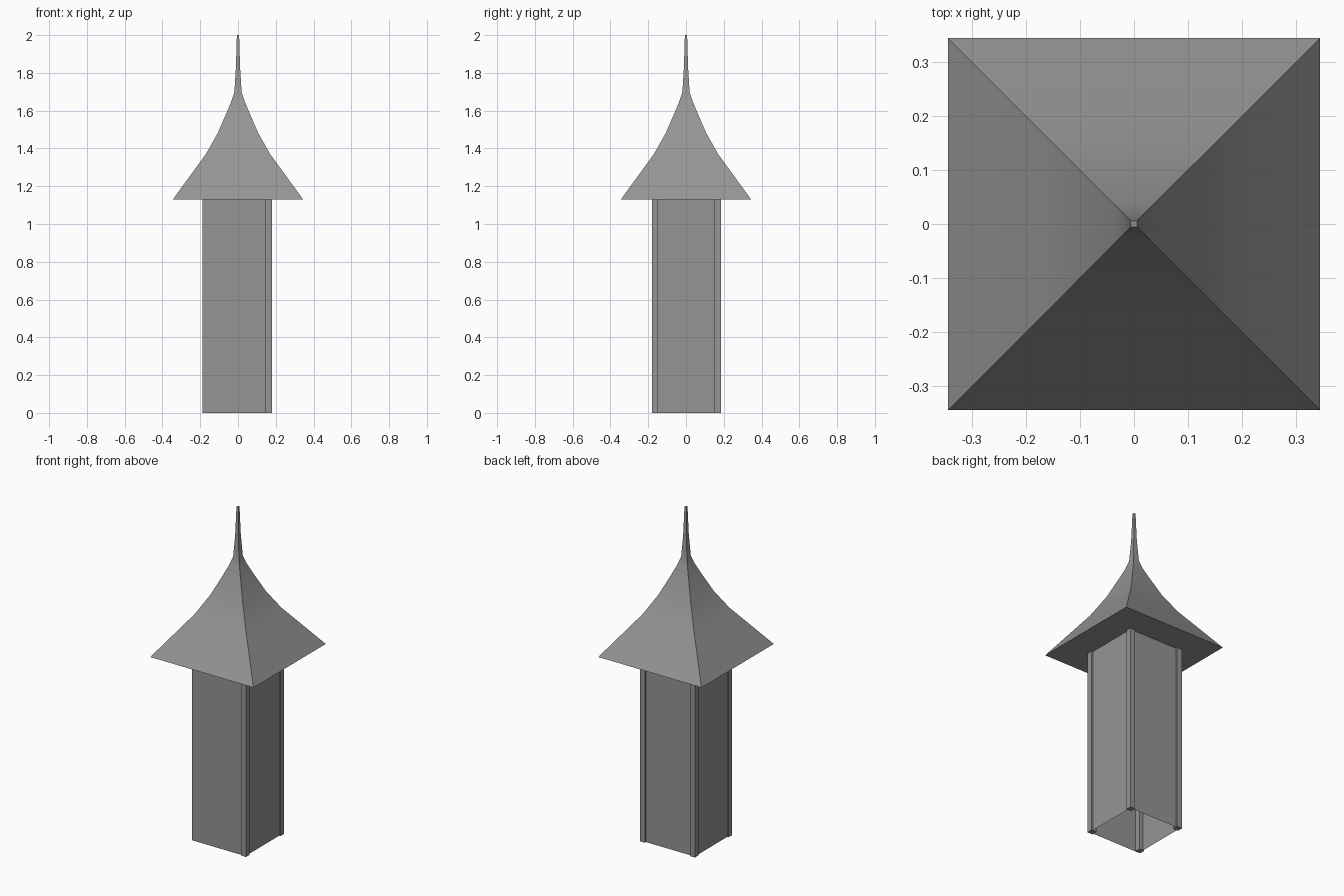
import bpy, bmesh, math

cube = bpy.data.objects.get("Cube")
if cube:
    bpy.data.objects.remove(cube, do_unlink=True)

grey = bpy.data.materials.new("stone_grey")
grey.use_nodes = True
colour = (0.3, 0.3, 0.3, 1)
grey.diffuse_color = colour
grey.node_tree.nodes["Principled BSDF"].inputs["Base Color"].default_value = colour


def finish(name, bm):
    mesh = bpy.data.meshes.new(name)
    bm.to_mesh(mesh)
    bm.free()
    mesh.materials.append(grey)
    ob = bpy.data.objects.new(name, mesh)
    bpy.context.collection.objects.link(ob)
    return ob


def square_ring(bm, half, z):
    return [bm.verts.new((sx * half, sy * half, z))
            for sx, sy in ((-1, -1), (1, -1), (1, 1), (-1, 1))]


EAVES = 1.13

# Flared square roof drawn out into a thin spire, closed top and bottom
profile = [(0.345, EAVES), (0.17, 1.37), (0.108, 1.48), (0.06, 1.59),
           (0.035, 1.65), (0.019, 1.70), (0.011, 1.83), (0.006, 2.0)]
bm = bmesh.new()
rings = [square_ring(bm, h, z) for h, z in profile]
for low, high in zip(rings, rings[1:]):
    for i in range(4):
        j = (i + 1) % 4
        bm.faces.new((low[i], low[j], high[j], high[i]))
bm.faces.new(rings[0][::-1])
bm.faces.new(rings[-1])
roof = finish("spire_roof", bm)
bpy.context.view_layer.objects.active = roof
roof.select_set(True)
bpy.ops.object.shade_smooth_by_angle(angle=math.radians(30))
roof.select_set(False)


# Thin wall panels forming a hollow shaft, open at the bottom
def wall(name, start, end):
    bm = bmesh.new()
    corners = [(*start, 0), (*end, 0), (*end, EAVES), (*start, EAVES)]
    bm.faces.new([bm.verts.new(c) for c in corners])
    finish(name, bm)


wall("front_wall", (-0.178, -0.173), (0.148, -0.173))
wall("left_wall", (0.171, -0.155), (0.171, 0.155))
wall("back_wall", (0.155, 0.174), (-0.16, 0.174))
wall("right_wall", (-0.18, 0.155), (-0.18, -0.172))


# Slim square corner posts
def post(name, x, y, size=0.034):
    bm = bmesh.new()
    bmesh.ops.create_cube(bm, size=1)
    bmesh.ops.scale(bm, vec=(size, size, EAVES), verts=bm.verts)
    bmesh.ops.translate(bm, vec=(x, y, EAVES / 2), verts=bm.verts)
    finish(name, bm)


post("front_left_post", 0.163, -0.164)
post("back_left_post", 0.163, 0.167)
post("back_right_post", -0.171, 0.167)
post("front_right_post", -0.171, -0.155)
